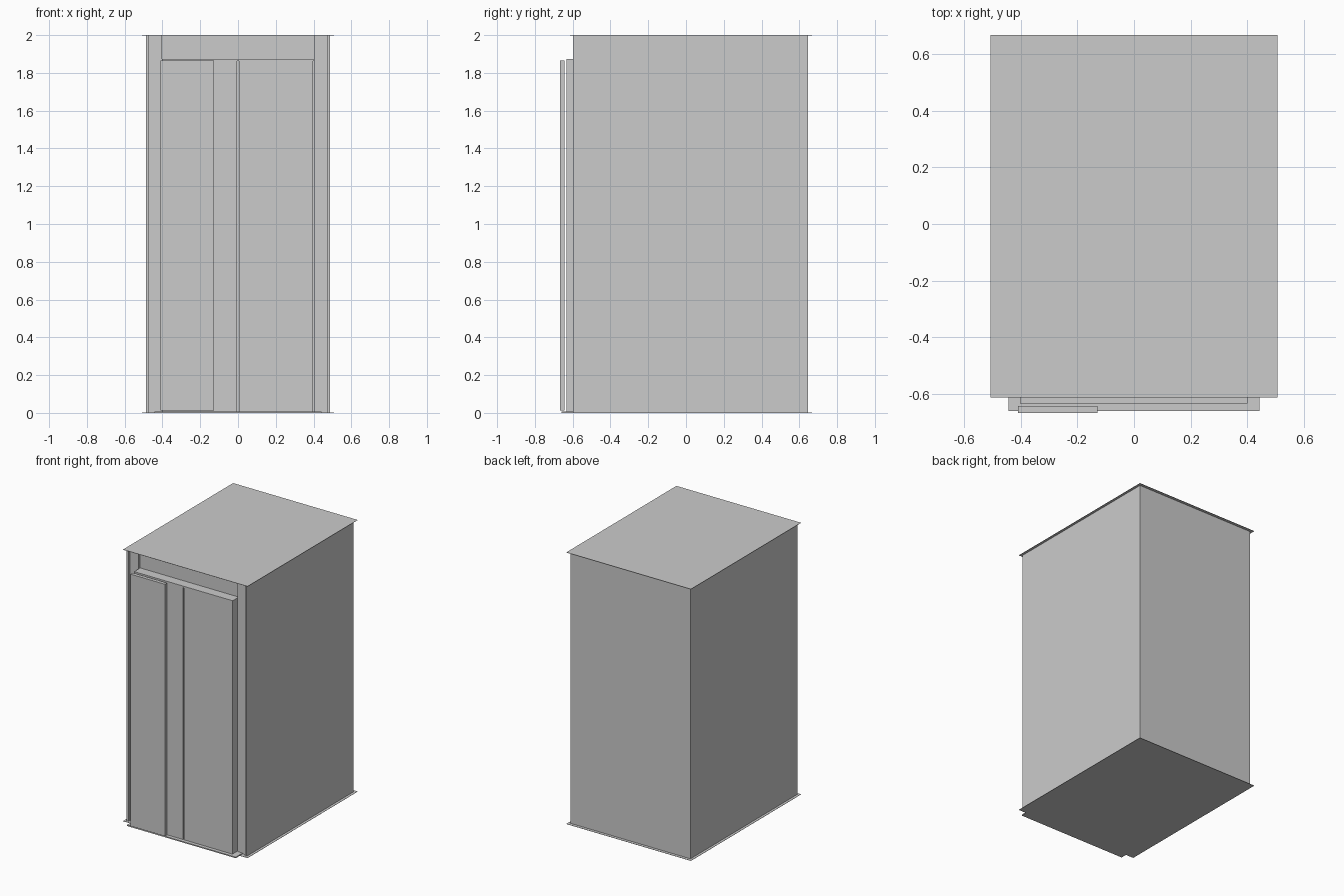
import bpy

if "Cube" in bpy.data.objects:
    bpy.data.objects.remove(bpy.data.objects["Cube"])

grey = bpy.data.materials.new("light_grey")
grey.diffuse_color = (0.6, 0.6, 0.6, 1)
grey.use_nodes = True
grey.node_tree.nodes["Principled BSDF"].inputs["Base Color"].default_value = grey.diffuse_color


def make(name, verts, faces):
    mesh = bpy.data.meshes.new(name)
    mesh.from_pydata(verts, [], faces)
    mesh.materials.append(grey)
    obj = bpy.data.objects.new(name, mesh)
    bpy.context.collection.objects.link(obj)
    return obj


def box(name, x0, x1, y0, y1, z0, z1):
    verts = [(x, y, z) for z in (z0, z1) for x, y in
             ((x0, y0), (x1, y0), (x1, y1), (x0, y1))]
    faces = [(3, 2, 1, 0), (4, 5, 6, 7), (0, 1, 5, 4),
             (1, 2, 6, 5), (2, 3, 7, 6), (3, 0, 4, 7)]
    return make(name, verts, faces)


# Thin floor and roof sheets overhanging the cabin walls
X, Y0, Y1 = 0.507, -0.613, 0.667
box("floor", -X, X, Y0, Y1, 0, 0.002)
box("roof", -X, X, Y0, Y1, 1.998, 2.0)

# Cabin walls, front jambs set back between the side walls
box("back_wall", -0.475, 0.475, 0.63, 0.645, 0.002, 1.998)
for side, s in (("left", -1), ("right", 1)):
    a, b = sorted((s * 0.475, s * 0.488))
    box(side + "_wall", a, b, -0.597, 0.645, 0.002, 1.998)
    a, b = sorted((s * 0.403, s * 0.475))
    box(side + "_jamb", a, b, -0.58, -0.54, 0.002, 1.998)

# Recessed panel above the doorway
box("transom", -0.403, 0.403, -0.562, -0.54, 1.86, 1.998)

# Door sill
box("sill", -0.443, 0.443, -0.659, -0.55, 0, 0.008)

# Pair of landing doors with a narrow centre gap, topped by a ledge
box("left_door", -0.403, -0.004, -0.633, -0.56, 0.008, 1.862)
box("right_door", 0.004, 0.398, -0.633, -0.56, 0.008, 1.862)
box("door_backing", -0.403, 0.403, -0.56, -0.54, 0.002, 1.86)
box("header_ledge", -0.403, 0.4, -0.633, -0.56, 1.862, 1.873)

# Sliding leaf in front
box("sliding_leaf", -0.41, -0.128, -0.667, -0.642, 0.012, 1.866)
